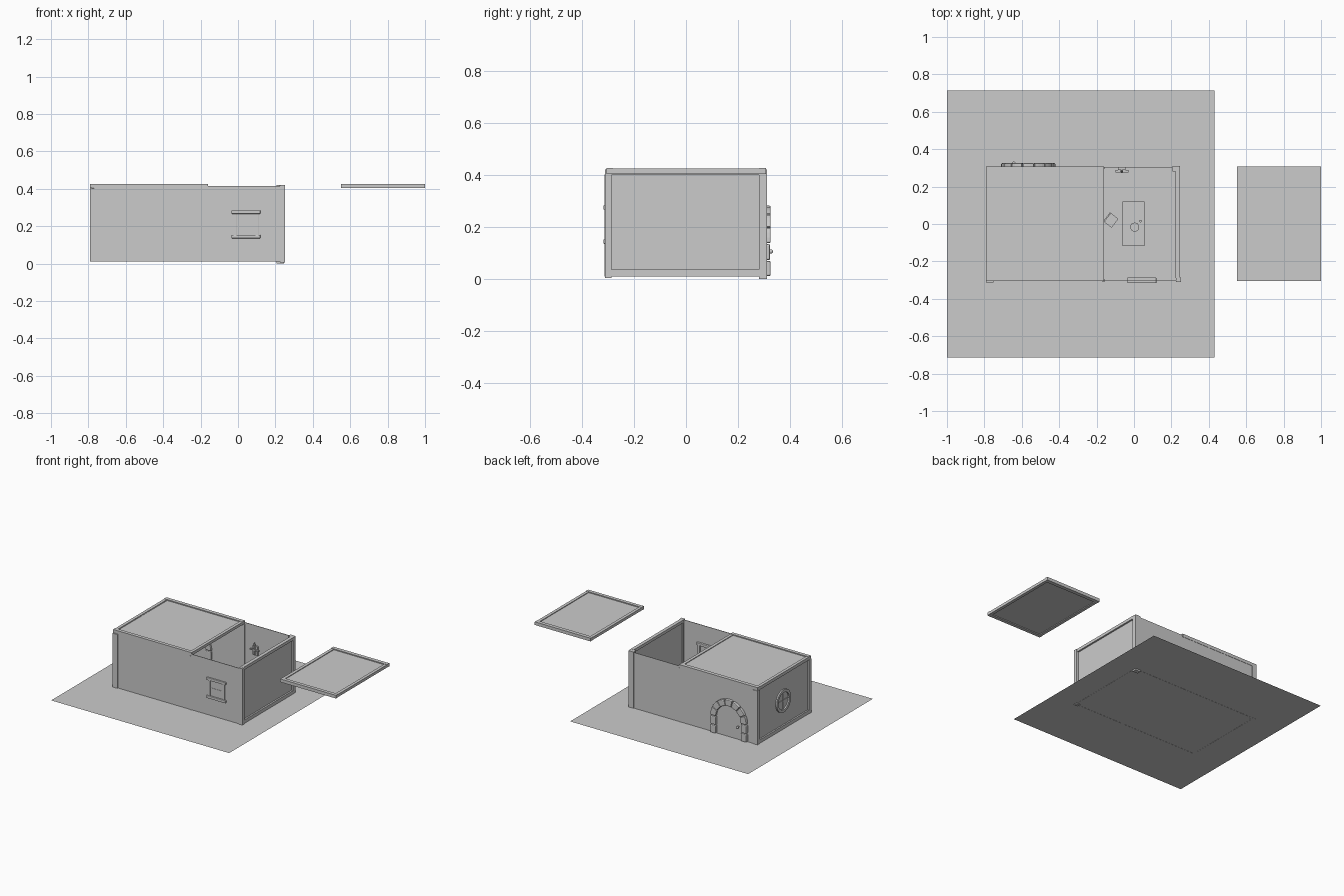
import bpy, bmesh, math
from mathutils import Vector, Matrix

if "Cube" in bpy.data.objects:
    bpy.data.objects.remove(bpy.data.objects["Cube"])


def finish(name, bm, bevel=0, smooth=False):
    bmesh.ops.recalc_face_normals(bm, faces=bm.faces)
    me = bpy.data.meshes.new(name)
    bm.to_mesh(me)
    bm.free()
    ob = bpy.data.objects.new(name, me)
    bpy.context.collection.objects.link(ob)
    if bevel:
        m = ob.modifiers.new("Bevel", 'BEVEL')
        m.width, m.segments = bevel, 2
    if smooth:
        bpy.ops.object.select_all(action='DESELECT')
        ob.select_set(True)
        bpy.context.view_layer.objects.active = ob
        bpy.ops.object.shade_smooth_by_angle()
    return ob


def box(name, x, y, z, bevel=0):
    """Box from (min, max) pairs."""
    bm = bmesh.new()
    c = [(a + b) / 2 for a, b in (x, y, z)]
    s = [b - a for a, b in (x, y, z)]
    bmesh.ops.create_cube(bm, size=1, matrix=Matrix.Translation(c) @ Matrix.Diagonal((*s, 1)))
    return finish(name, bm, bevel)


def cyl(name, c, r1, r2, h, n=12, rot=Matrix()):
    bm = bmesh.new()
    bmesh.ops.create_cone(bm, cap_ends=True, segments=n, radius1=r1, radius2=r2, depth=h,
                          matrix=Matrix.Translation(c) @ rot)
    return finish(name, bm, smooth=True)


def prism(name, pts, y0, y1, bevel=0):
    """Extrude an xz outline along y."""
    bm = bmesh.new()
    f = bm.faces.new([bm.verts.new((x, y0, z)) for x, z in pts])
    g = bmesh.ops.extrude_face_region(bm, geom=[f])
    bmesh.ops.translate(bm, vec=(0, y1 - y0, 0),
                        verts=[v for v in g['geom'] if isinstance(v, bmesh.types.BMVert)])
    return finish(name, bm, bevel)


# ground
bm = bmesh.new()
bmesh.ops.create_grid(bm, x_segments=1, y_segments=1, size=0.715,
                      matrix=Matrix.Translation((-0.285, 0, 0.011)))
finish("ground", bm)

# thin walls
for name, y in (("front_wall", -0.303), ("back_wall", 0.303)):
    box(name, (-0.77, 0.235), (y - 0.002, y + 0.002), (0.01, 0.415))
box("left_wall", (-0.777, -0.773), (-0.3, 0.3), (0.01, 0.415))
box("right_wall", (0.231, 0.235), (-0.3, 0.3), (0.01, 0.415))

# corner posts and end beams
box("post_front_left", (-0.79, -0.75), (-0.312, -0.285), (0.01, 0.402))
box("post_back_left", (-0.79, -0.755), (0.28, 0.308), (0.01, 0.402))
box("post_front_right", (0.225, 0.252), (-0.31, -0.285), (0.005, 0.42))
box("post_back_right", (0.205, 0.246), (0.28, 0.31), (0, 0.42))
box("post_front_middle", (-0.17, -0.155), (-0.308, -0.298), (0.01, 0.402))
box("post_back_middle", (-0.17, -0.155), (0.298, 0.306), (0.01, 0.402))
for side, x0, x1 in (("left", -0.788, -0.765), ("right", 0.222, 0.247)):
    box(side + "_top_beam", (x0, x1), (-0.29, 0.285), (0.4, 0.421))
    box(side + "_bottom_beam", (x0, x1), (-0.29, 0.285), (0.01, 0.036))


# roof panels with raised rims
def roof(name, x0, x1):
    box(name + "_panel", (x0 + 0.005, x1 - 0.005), (-0.3, 0.3), (0.409, 0.419))
    for tag, y0, y1 in (("front", -0.305, -0.28), ("back", 0.28, 0.307)):
        box(f"{name}_{tag}_rim", (x0, x1), (y0, y1), (0.403, 0.426))
    for tag, a, b in (("left", x0, x0 + 0.022), ("right", x1 - 0.022, x1)):
        box(f"{name}_{tag}_rim", (a, b), (-0.282, 0.282), (0.404, 0.424))


roof("roof", -0.79, -0.16)
roof("lifted_roof", 0.552, 1.0)

# square window in the front wall
cx = 0.0425
for tag, z0 in (("bottom", 0.135), ("top", 0.266)):
    box(f"window_{tag}_bar", (cx - 0.077, cx + 0.077), (-0.316, -0.286), (z0, z0 + 0.019), 0.003)
for tag, s in (("left", -1), ("right", 1)):
    a, b = sorted((cx + s * 0.067, cx + s * 0.05))
    box(f"window_{tag}_jamb", (a, b), (-0.312, -0.288), (0.15, 0.27), 0.003)
box("window_cross_bar", (cx - 0.05, cx + 0.05), (-0.307, -0.299), (0.208, 0.213))

# round window in the left wall
bm = bmesh.new()
N = 32
prof = [(0.062, -0.787), (0.082, -0.787), (0.082, -0.762), (0.062, -0.762)]
rings = [[bm.verts.new((x, r * math.cos(i * math.tau / N), 0.212 + r * math.sin(i * math.tau / N)))
          for r, x in prof] for i in range(N)]
for i in range(N):
    for j in range(4):
        k = (j + 1) % 4
        bm.faces.new((rings[i][j], rings[i][k], rings[(i + 1) % N][k], rings[(i + 1) % N][j]))
finish("round_window_ring", bm, smooth=True)
box("round_window_bar_upright", (-0.781, -0.769), (-0.004, 0.004), (0.149, 0.275))
box("round_window_bar_level", (-0.781, -0.769), (-0.063, 0.063), (0.208, 0.216))

# arched stone doorway in the back wall
dx, dz, ri, ro = -0.565, 0.137, 0.1, 0.145
steps = 7
for i in range(steps):
    a0, a1 = math.pi * i / steps + 0.015, math.pi * (i + 1) / steps - 0.015
    angs = [a0 + (a1 - a0) * t / 3 for t in range(4)]
    pts = [(dx + ro * math.cos(a), dz + ro * math.sin(a)) for a in angs]
    pts += [(dx + ri * math.cos(a), dz + ri * math.sin(a)) for a in reversed(angs)]
    prism(f"arch_stone_{i}", pts, 0.288, 0.325, 0.005)
for tag, s in (("left", -1), ("right", 1)):
    a, b = sorted((dx + s * ri, dx + s * ro))
    box(f"jamb_stone_{tag}_low", (a, b), (0.288, 0.325), (0.012, 0.07), 0.006)
    box(f"jamb_stone_{tag}_high", (a, b), (0.288, 0.323), (0.073, 0.134), 0.006)
arc = [(dx + ri * math.cos(math.pi * i / 16), dz + ri * math.sin(math.pi * i / 16)) for i in range(17)]
prism("door", [(dx + ri, 0.012)] + arc + [(dx - ri, 0.012)], 0.297, 0.311)
for y, tag in ((0.326, "outer"), (0.283, "inner")):
    bm = bmesh.new()
    bmesh.ops.create_uvsphere(bm, u_segments=12, v_segments=8, radius=0.008,
                              matrix=Matrix.Translation((-0.642, y, 0.106)))
    finish(tag + "_door_knob", bm, smooth=True)
cyl("door_knob_stem", (-0.642, 0.304, 0.106), 0.004, 0.004, 0.04, 8, Matrix.Rotation(math.pi / 2, 4, 'X'))

# table with bowl and cup
box("table_top", (-0.061, 0.057), (-0.117, 0.12), (0.108, 0.12))
for i, x in enumerate((-0.052, 0.038)):
    for j, y in enumerate((-0.108, 0.1)):
        box(f"table_leg_{i}{j}", (x, x + 0.01), (y, y + 0.01), (0.011, 0.108))
cyl("bowl", (0.004, -0.017, 0.129), 0.014, 0.025, 0.018, 10)
cyl("cup", (0.035, 0.015, 0.127), 0.006, 0.007, 0.014, 8)

# chair, turned towards the table
chair = [box("chair_seat", (-0.027, 0.027), (-0.03, 0.03), (0.068, 0.076)),
         box("chair_back", (-0.03, -0.023), (-0.03, 0.03), (0.1, 0.15))]
for i, x in enumerate((-0.027, 0.02)):
    for j, y in enumerate((-0.03, 0.023)):
        chair.append(box(f"chair_leg_{i}{j}", (x, x + 0.007), (y, y + 0.007),
                         (0.011, 0.07 if i else 0.15)))
turn = Matrix.Translation((-0.123, 0.02, 0)) @ Matrix.Rotation(math.radians(-38), 4, 'Z')
for ob in chair:
    ob.data.transform(turn)

# wall candle holder on the back wall
box("holder_plate", (-0.1, -0.03), (0.276, 0.288), (0.243, 0.25))
box("holder_back", (-0.085, -0.045), (0.29, 0.302), (0.205, 0.27))
box("holder_arm", (-0.07, -0.06), (0.274, 0.302), (0.212, 0.245))
cyl("candle", (-0.065, 0.282, 0.27), 0.007, 0.006, 0.04, 8)
cyl("candle_flame", (-0.065, 0.282, 0.299), 0.005, 0, 0.018, 8)
